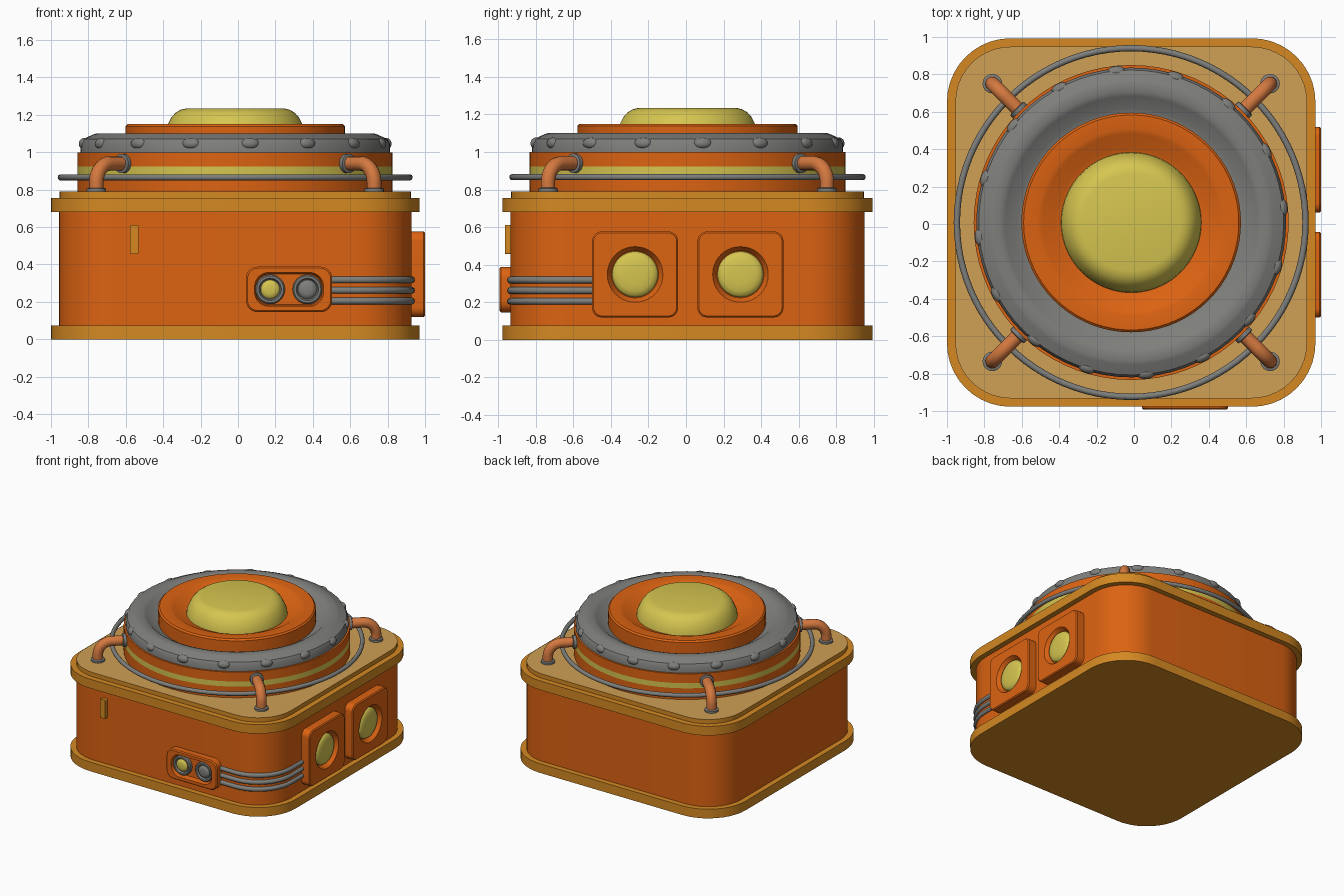
import bpy, bmesh, math
from mathutils import Matrix, Vector

if "Cube" in bpy.data.objects:
    bpy.data.objects.remove(bpy.data.objects["Cube"])

CX, CY = -0.015, 0.008
HALF = 0.942                      # half width of the body


def mat(name, r, g, b):
    m = bpy.data.materials.new(name)
    m.diffuse_color = (r, g, b, 1)
    m.use_nodes = True
    m.node_tree.nodes["Principled BSDF"].inputs["Base Color"].default_value = m.diffuse_color
    return m


ORANGE = mat("orange", 0.72, 0.125, 0.006)
GOLD = mat("gold", 0.66, 0.25, 0.016)
TAN = mat("tan", 0.63, 0.35, 0.09)
YELLOW = mat("yellow", 0.67, 0.56, 0.08)
GREY = mat("grey", 0.21, 0.21, 0.20)
COPPER = mat("copper", 0.66, 0.19, 0.05)

# Local frames: depth axis points out of the face being built on
UP = Matrix.Translation((CX, CY, 0))


def front(x, z):
    return Matrix(((1, 0, 0, x), (0, 0, -1, 0), (0, 1, 0, z), (0, 0, 0, 1)))


def right(y, z):
    return Matrix(((0, 0, 1, 0), (1, 0, 0, y), (0, 1, 0, z), (0, 0, 0, 1)))


def finish(name, bm, mats, rule=None, angle=35):
    bmesh.ops.recalc_face_normals(bm, faces=bm.faces)
    if rule:
        for f in bm.faces:
            f.material_index = rule(f)
    me = bpy.data.meshes.new(name)
    bm.to_mesh(me)
    bm.free()
    for m in mats:
        me.materials.append(m)
    me.shade_smooth()
    me.set_sharp_from_angle(angle=math.radians(angle))
    ob = bpy.data.objects.new(name, me)
    bpy.context.collection.objects.link(ob)
    return ob


def rounded(hx, hy, r, seg=10):
    r = min(r, min(hx, hy) * 0.995)
    pts = []
    for k, (sx, sy) in enumerate(((1, 1), (-1, 1), (-1, -1), (1, -1))):
        for i in range(seg + 1):
            a = math.pi / 2 * (k + i / seg)
            pts.append((sx * (hx - r) + r * math.cos(a), sy * (hy - r) + r * math.sin(a)))
    return pts


def skin(bm, rings):
    for a, b in zip(rings, rings[1:]):
        for i in range(len(a)):
            j = (i + 1) % len(a)
            bm.faces.new((a[i], a[j], b[j], b[i]))
    bm.faces.new(rings[0][::-1])
    bm.faces.new(rings[-1])


def loft(name, frame, loops, mats, rule=None):
    """Stack of rounded rectangles (half x, half y, radius, depth)."""
    bm = bmesh.new()
    skin(bm, [[bm.verts.new(frame @ Vector((u, v, d))) for u, v in rounded(hx, hy, r)]
              for hx, hy, r, d in loops])
    return finish(name, bm, mats, rule)


def lathe(name, frame, profile, mats, rule=None, n=72, angle=35):
    """Spin a (radius, depth) profile about the depth axis, with end caps."""
    bm = bmesh.new()
    skin(bm, [[bm.verts.new(frame @ Vector((r * math.cos(2 * math.pi * i / n),
                                            r * math.sin(2 * math.pi * i / n), d)))
               for i in range(n)] for r, d in profile])
    return finish(name, bm, mats, rule, angle)


def tube(name, pts, radius, material, cyclic=False):
    cu = bpy.data.curves.new(name, 'CURVE')
    cu.dimensions = '3D'
    cu.bevel_depth, cu.bevel_resolution, cu.use_fill_caps = radius, 3, True
    sp = cu.splines.new('POLY')
    sp.points.add(len(pts) - 1)
    for p, co in zip(sp.points, pts):
        p.co = (*co, 1)
    sp.use_cyclic_u = cyclic
    cu.materials.append(material)
    ob = bpy.data.objects.new(name, cu)
    bpy.context.collection.objects.link(ob)
    bpy.ops.object.select_all(action='DESELECT')
    ob.select_set(True)
    bpy.context.view_layer.objects.active = ob
    bpy.ops.object.convert(target='MESH')


# Box body, flanges and deck
loft("body", UP, [(HALF, HALF, 0.3, 0.04), (HALF, HALF, 0.3, 0.72)], [ORANGE])
for name, z0, z1 in (("bottom_flange", 0, 0.075), ("top_flange", 0.68, 0.755)):
    loft(name, UP, [(0.985, 0.985, 0.34, z0), (0.985, 0.985, 0.34, z1)], [GOLD])
loft("deck", UP, [(0.94, 0.94, 0.295, 0.74), (0.94, 0.94, 0.295, 0.79)], [GOLD, TAN],
     lambda f: int(f.normal.z > 0.9))

# Round turret: drum with a yellow band, grey ring, inner collar, dome
lathe("drum", UP, [(0.842, 0.77), (0.842, 0.882), (0.842, 0.924), (0.842, 1.0), (0.6, 1.0)],
      [ORANGE, YELLOW], lambda f: int(0.882 < f.calc_center_median().z < 0.924))
lathe("grey_ring", UP, [(0.828, 0.99), (0.828, 1.045), (0.815, 1.07), (0.76, 1.095),
                        (0.745, 1.10), (0.70, 1.10), (0.675, 1.09), (0.61, 1.035),
                        (0.56, 1.03)], [GREY])
lathe("inner_collar", UP, [(0.587, 0.99), (0.587, 1.138), (0.575, 1.15), (0.50, 1.15),
                           (0.475, 1.143), (0.40, 1.10), (0.35, 1.09)], [ORANGE])
lathe("dome", UP, [(0.378, 1.07), (0.372, 1.12), (0.357, 1.155), (0.342, 1.185),
                   (0.32, 1.21), (0.293, 1.227), (0.26, 1.235)], [YELLOW])

# Oval studs around the grey ring
bm = bmesh.new()
for i in range(16):
    a = math.radians(5.6 + 22.5 * i)
    m = (UP @ Matrix.Rotation(a, 4, 'Z') @ Matrix.Translation((0.812, 0, 1.047))
         @ Matrix.Rotation(-0.4, 4, 'Y') @ Matrix.Diagonal((0.028, 0.05, 0.03, 1)))
    bmesh.ops.create_uvsphere(bm, u_segments=16, v_segments=10, radius=1, matrix=m)
finish("ring_studs", bm, [GREY])

# Wire hoop around the drum
tube("wire_hoop", [(CX + 0.932 * math.cos(i * math.pi / 48), CY + 0.932 * math.sin(i * math.pi / 48),
                    0.866) for i in range(96)], 0.017, GREY, True)

# Four bent pipes with grey end collars
for k in range(4):
    spin = UP @ Matrix.Rotation(math.radians(45 + 90 * k), 4, 'Z')
    R, Z, B = 1.05, 0.94, 0.10
    path = [(R, 0, 0.78)]
    path += [(R - B + B * math.cos(t * math.pi / 20), 0, Z - B + B * math.sin(t * math.pi / 20))
             for t in range(11)]
    path.append((0.82, 0, Z))
    tube(f"pipe_{k + 1}", [spin @ Vector(p) for p in path], 0.039, COPPER)
    lathe(f"pipe_foot_{k + 1}", spin @ Matrix.Translation((R, 0, 0)),
          [(0.052, 0.78), (0.052, 0.805), (0.04, 0.81)], [GREY], n=24)
    lathe(f"pipe_collar_{k + 1}",
          spin @ Matrix.Translation((0.82, 0, Z)) @ Matrix.Rotation(math.pi / 2, 4, 'Y'),
          [(0.052, 0), (0.052, 0.042), (0.04, 0.046)], [GREY], n=24)

# Two lamp panels on the right side
for k, y in enumerate((-0.271, 0.290)):
    f = right(y, 0.348)
    loft(f"side_panel_{k + 1}", f,
         [(0.2285, 0.2285, 0.05, 0.90), (0.2285, 0.2285, 0.05, 0.992), (0.221, 0.221, 0.045, 1.0),
          (0.148, 0.148, 1, 1.0), (0.125, 0.125, 1, 0.965)], [ORANGE])
    lathe(f"side_lamp_{k + 1}", f, [(0.122, 0.95), (0.122, 0.97), (0.113, 0.983),
                                    (0.09, 0.992), (0.05, 0.997)], [YELLOW], n=40)

# Front socket plate with two round fittings
PX, PZ = 0.273, 0.267
loft("socket_plate", front(PX, PZ),
     [(0.23, 0.121, 0.06, 0.90), (0.23, 0.121, 0.06, 0.985), (0.222, 0.113, 0.055, 0.993),
      (0.184, 0.09, 0.075, 0.993), (0.176, 0.082, 0.07, 0.95)], [ORANGE])
for name, x, m in (("left", 0.172, YELLOW), ("right", 0.371, GREY)):
    f = front(x, PZ)
    lathe(f"{name}_socket_ring", f, [(0.079, 0.94), (0.079, 0.972), (0.072, 0.98),
                                     (0.06, 0.98), (0.053, 0.965)], [GREY], n=32)
    lathe(f"{name}_socket_lens", f, [(0.05, 0.955), (0.05, 0.97), (0.042, 0.979),
                                     (0.025, 0.984)], [m], n=32)

# Three cables round the front right corner
r = 0.3
cx, cy = CX + HALF - r, CY - HALF + r
for k, z in enumerate((0.205, 0.262, 0.318)):
    pts = [(0.48, cy - r, z)]
    pts += [(cx + r * math.sin(t * math.pi / 24), cy - r * math.cos(t * math.pi / 24), z)
            for t in range(13)]
    pts.append((cx + r, -0.48, z))
    tube(f"cable_{k + 1}", pts, 0.019, GREY)

# Small gold tab on the front
loft("front_tab", front(-0.554, 0.534), [(0.023, 0.077, 0.006, 0.92), (0.023, 0.077, 0.006, 0.964)],
     [GOLD])
